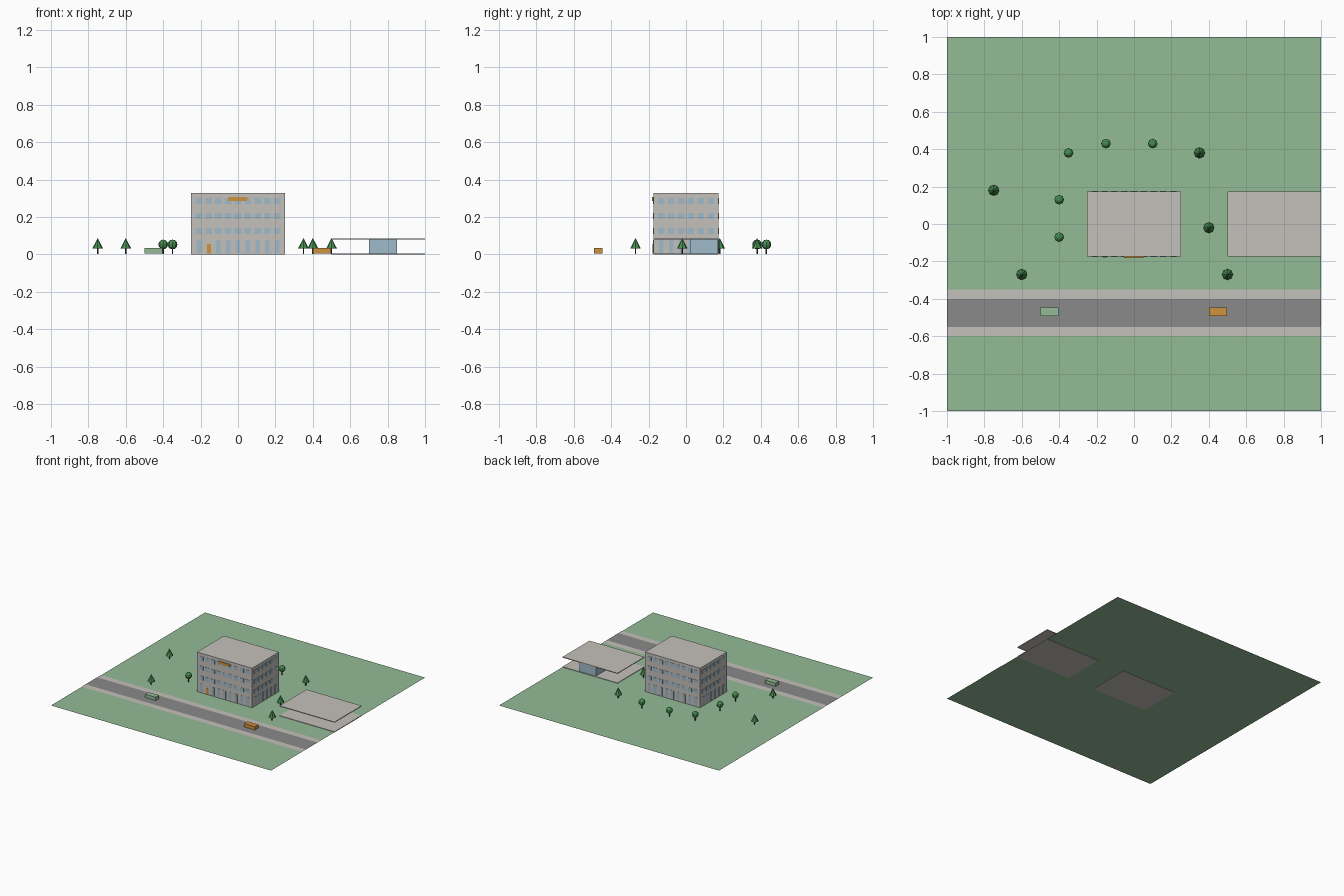
import bpy, bmesh
from mathutils import Matrix, Vector

cube = bpy.data.objects.get("Cube")
if cube:
    bpy.data.objects.remove(cube, do_unlink=True)


def material(name, rgb):
    """Flat material from 0-255 display values, stored as linear."""
    lin = [((c / 255 + 0.055) / 1.055) ** 2.4 for c in rgb]
    m = bpy.data.materials.new(name)
    m.use_nodes = True
    m.diffuse_color = (*lin, 1)
    m.node_tree.nodes["Principled BSDF"].inputs["Base Color"].default_value = (*lin, 1)
    return m


grass = material("grass_green", (148, 187, 150))
concrete = material("warm_concrete", (197, 193, 187))
asphalt = material("asphalt_grey", (139, 138, 139))
glass = material("pale_blue_glass", (160, 188, 203))
orange = material("orange", (207, 147, 63))
foliage = material("tree_green", (70, 140, 80))
bark = material("dark_bark", (82, 66, 52))


def finish(name, bm, *mats):
    mesh = bpy.data.meshes.new(name)
    bm.to_mesh(mesh)
    bm.free()
    for m in mats:
        mesh.materials.append(m)
    ob = bpy.data.objects.new(name, mesh)
    bpy.context.collection.objects.link(ob)
    return ob


def add_box(bm, x, y, z):
    """Add a box from (low, high) ranges on each axis."""
    size = [b - a for a, b in (x, y, z)]
    mid = Vector([(a + b) / 2 for a, b in (x, y, z)])
    bmesh.ops.create_cube(bm, size=1, matrix=Matrix.Translation(mid) @ Matrix.Diagonal((*size, 1)))


def box(name, mat, x, y, z):
    bm = bmesh.new()
    add_box(bm, x, y, z)
    return finish(name, bm, mat)


def sheet(name, mat, y, z):
    """Flat strip across the full width of the site."""
    bm = bmesh.new()
    bm.faces.new([bm.verts.new(p) for p in
                  ((-1, y[0], z), (1, y[0], z), (1, y[1], z), (-1, y[1], z))])
    return finish(name, bm, mat)


# Site: lawn, road and pavements
sheet("lawn", grass, (-1, 1), 0.002)
sheet("road", asphalt, (-0.55, -0.40), 0.004)
sheet("near_pavement", concrete, (-0.60, -0.55), 0.004)
sheet("far_pavement", concrete, (-0.40, -0.35), 0.004)

# Main block
HALF_X, HALF_Y, PLATE = 0.25, 0.175, 0.002
box("main_block", concrete, (-HALF_X, HALF_X), (-HALF_Y, HALF_Y), (0, 0.327))


def windows(name, along_x, side, columns):
    """Thin window plates for one facade, four storeys high."""
    bm = bmesh.new()
    wall = (HALF_Y if along_x else HALF_X) * side
    depth = sorted((wall, wall + PLATE * side))
    for storey in range(4):
        low, high, half = 0.03, 0.062, 0.0175
        if storey == 0:
            low, high, half = 0.008, 0.077, 0.012
        z = (low + 0.08 * storey, high + 0.08 * storey)
        for i in range(columns):
            c = (i - (columns - 1) / 2) * 0.0525
            is_door = along_x and side < 0 and storey == 0 and i == 1
            if is_door:
                continue
            span = (c - half, c + half)
            if along_x:
                add_box(bm, span, depth, z)
            else:
                add_box(bm, depth, span, z)
    return finish(name, bm, glass)


windows("front_windows", True, -1, 9)
windows("back_windows", True, 1, 9)
windows("left_windows", False, 1, 6)
windows("right_windows", False, -1, 6)

# Entrance door and blank sign board
box("entrance_door", orange, (-0.165, -0.145), (-HALF_Y - 0.003, -HALF_Y), (0.006, 0.055))
box("sign_board", orange, (-0.053, 0.05), (-HALF_Y - 0.006, -HALF_Y), (0.286, 0.307))

# Pavilion: base slab, canopy and glazed kiosk
for name, z in (("pavilion_base", 0), ("pavilion_canopy", 0.08)):
    box(name, concrete, (0.5, 1.0), (-HALF_Y, HALF_Y), (z, z + 0.006))
box("glazed_kiosk", glass, (0.70, 0.85), (0.025, 0.17), (0.006, 0.08))

# Vehicles
box("green_vehicle", grass, (-0.5, -0.405), (-0.491, -0.447), (0.006, 0.034))
box("orange_vehicle", orange, (0.4, 0.498), (-0.491, -0.447), (0.006, 0.034))


def tree(name, x, y, conical):
    bm = bmesh.new()
    bmesh.ops.create_cone(bm, cap_ends=True, segments=6, radius1=0.004, radius2=0.004,
                          depth=0.04, matrix=Matrix.Translation((x, y, 0.022)))
    for f in bm.faces:
        f.material_index = 1
    trunk = set(bm.faces)
    if conical:
        bmesh.ops.create_cone(bm, cap_ends=True, segments=8, radius1=0.029, radius2=0,
                              depth=0.057, matrix=Matrix.Translation((x, y, 0.0595)))
    else:
        bmesh.ops.create_uvsphere(bm, u_segments=8, v_segments=6, radius=0.026,
                                  matrix=Matrix.Translation((x, y, 0.053)))
    for f in bm.faces:
        if f not in trunk:
            f.material_index = 0
    return finish(name, bm, foliage, bark)


# Trees
conifers = [(-0.75, 0.18), (0.35, 0.38), (-0.6, -0.27), (0.5, -0.27), (0.4, -0.02)]
round_trees = [(-0.35, 0.38), (-0.15, 0.43), (0.1, 0.43), (-0.4, 0.13), (-0.4, -0.07)]
for i, (x, y) in enumerate(conifers):
    tree(f"conifer_{i + 1}", x, y, True)
for i, (x, y) in enumerate(round_trees):
    tree(f"round_tree_{i + 1}", x, y, False)
